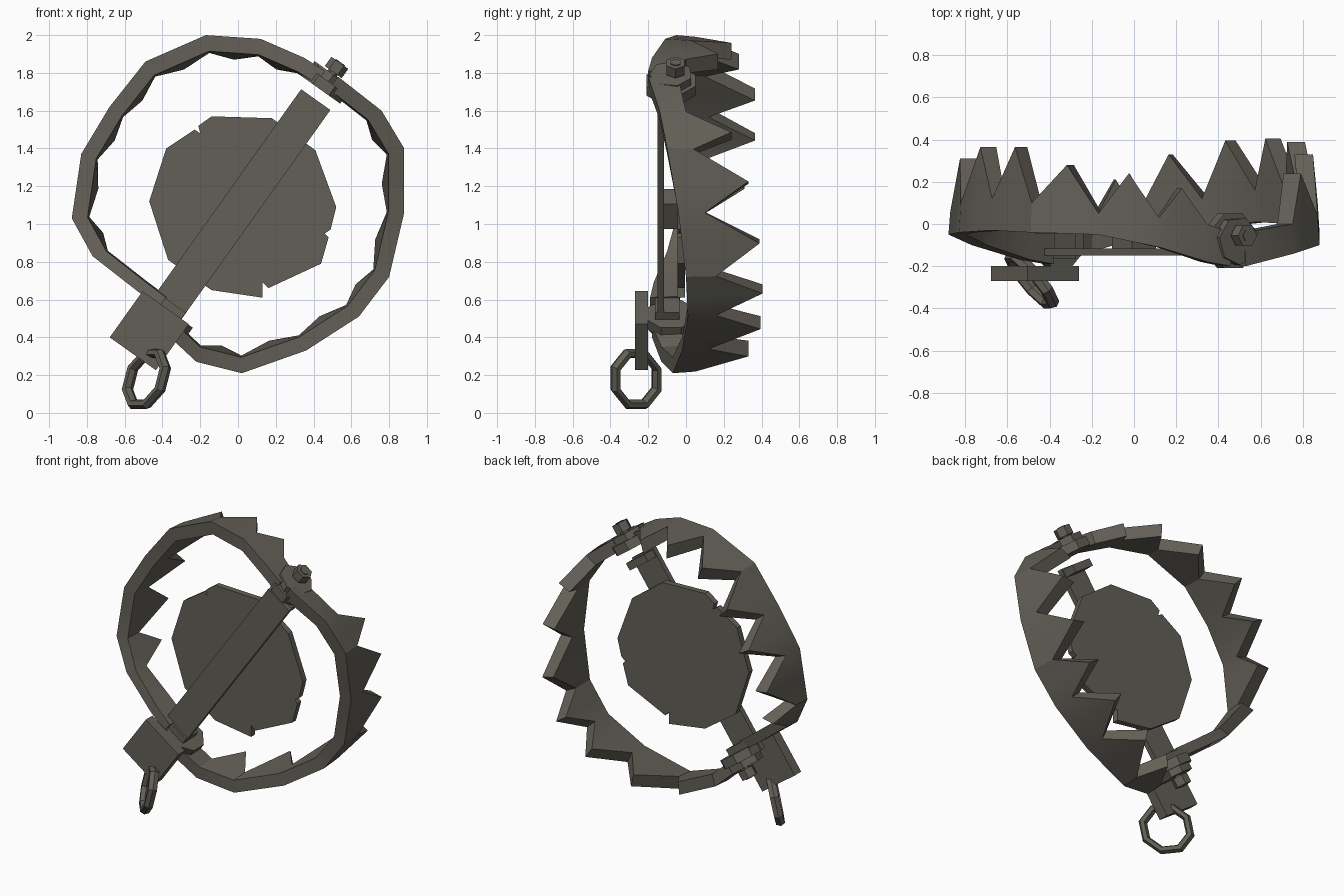
import bpy, bmesh, math
from mathutils import Vector, Matrix

if "Cube" in bpy.data.objects:
    bpy.data.objects.remove(bpy.data.objects["Cube"])

iron = bpy.data.materials.new("dark iron")
iron.diffuse_color = (0.125, 0.115, 0.095, 1)
iron.use_nodes = True
iron.node_tree.nodes["Principled BSDF"].inputs["Base Color"].default_value = iron.diffuse_color

AX = Vector((0.58, 0, 0.815)).normalized()      # hinge axis
SIDE = Vector((AX.z, 0, -AX.x))                 # across the spine
BACK = Vector((0, 1, 0))
MID = Vector((0, 0, 1.1))


def finish(name, bm, smooth=None):
    bmesh.ops.recalc_face_normals(bm, faces=bm.faces)
    me = bpy.data.meshes.new(name)
    bm.to_mesh(me)
    bm.free()
    me.materials.append(iron)
    ob = bpy.data.objects.new(name, me)
    bpy.context.collection.objects.link(ob)
    if smooth:
        bpy.ops.object.select_all(action='DESELECT')
        ob.select_set(True)
        bpy.context.view_layer.objects.active = ob
        bpy.ops.object.shade_smooth_by_angle(angle=math.radians(smooth))
    return ob


def loft(name, rings, closed=False, smooth=None):
    """Skin a row of equal cross-sections."""
    bm = bmesh.new()
    rows = [[bm.verts.new(p) for p in r] for r in rings]
    n = len(rows[0])
    pairs = list(zip(rows, rows[1:])) + ([(rows[-1], rows[0])] if closed else [])
    for a, b in pairs:
        for i in range(n):
            j = (i + 1) % n
            bm.faces.new((a[i], a[j], b[j], b[i]))
    if not closed:
        bm.faces.new(rows[0])
        bm.faces.new(rows[-1])
    return finish(name, bm, smooth)


def slab(name, outline, depth):
    return loft(name, [outline, [p + depth for p in outline]])


def box(name, centre, along, across, thick):
    c = Vector(centre)
    a, s, t = AX * along / 2, SIDE * across / 2, BACK * thick
    return slab(name, [c + a + s - t / 2, c + a - s - t / 2,
                       c - a - s - t / 2, c - a + s - t / 2], t)


def disc(name, centre, r, depth, sides, turn=0.0, squash=1.0):
    c = Vector(centre) - AX * depth / 2
    pts = [c + SIDE * r * squash * math.cos(turn + math.tau * i / sides)
           + BACK * r * math.sin(turn + math.tau * i / sides) for i in range(sides)]
    return slab(name, pts, AX * depth)


def jaw(name, stations, tips):
    """Curved band: stations are (x, z, front y, valley y), with a tooth between each toothed pair."""
    rings = []

    def section(p, yf, yb, tip=False):
        r = p - MID
        outer, inner = (0.965, 0.865) if tip else (0.99, 0.895)
        rings.append([MID + r + BACK * yf, MID + r * 0.905 + BACK * yf,
                      MID + r * inner + BACK * yb, MID + r * outer + BACK * yb])

    for i, (x, z, yf, yb) in enumerate(stations):
        p = Vector((x, 0, z))
        section(p, yf, yb)
        if i < len(stations) - 1 and tips[i]:
            x2, z2, yf2, _ = stations[i + 1]
            section((p + Vector((x2, 0, z2))) / 2, (yf + yf2) / 2, tips[i], True)
    loft(name, rings, smooth=25)


# toothed jaws, from the upper hinge round to the lower hinge
jaw("right_jaw",
    [(0.53, 1.78, -0.2, -0.04), (0.76, 1.60, -0.14, 0.0), (0.88, 1.40, -0.10, 0.04),
     (0.88, 1.06, -0.04, 0.10), (0.80, 0.72, 0.0, 0.16), (0.64, 0.51, 0.01, 0.16),
     (0.36, 0.33, -0.02, 0.12), (0.02, 0.21, -0.07, 0.05), (-0.22, 0.27, -0.13, 0.0),
     (-0.36, 0.40, -0.18, -0.04)],
    [0, 0.24, 0.33, 0.39, 0.405, 0.395, 0.33, 0.21, 0])
jaw("left_jaw",
    [(0.46, 1.81, -0.2, -0.04), (0.35, 1.88, -0.18, 0.0), (0.12, 1.98, -0.11, 0.03),
     (-0.17, 2.0, -0.05, 0.05), (-0.49, 1.86, -0.04, 0.10), (-0.68, 1.62, -0.03, 0.12),
     (-0.83, 1.37, -0.04, 0.10), (-0.88, 1.03, -0.05, 0.06), (-0.77, 0.83, -0.10, 0.0),
     (-0.54, 0.65, -0.17, -0.02), (-0.42, 0.56, -0.19, -0.04)],
    [0, 0.17, 0.24, 0.28, 0.365, 0.365, 0.31, 0.2, 0, 0])

# spine bar with a bent-up tab at each end
box("spine_bar", (0.0, -0.133, 1.08), 1.42, 0.19, 0.035)
box("upper_tab", (0.39, -0.09, 1.63), 0.05, 0.17, 0.12)
box("lower_tab", (-0.36, -0.1, 0.56), 0.05, 0.17, 0.13)

# hinge knuckles, bolts and nuts at both ends
for end, x, z, s in (("upper", 0.455, 1.735, 1), ("lower", -0.36, 0.50, -1)):
    c = Vector((x, -0.08, z))
    disc(end + "_knuckle", c, 0.14, 0.06, 8, math.pi / 8, 0.98)
    disc(end + "_jaw_knuckle", c + AX * s * 0.05, 0.115, 0.05, 7, 0.3)
    disc(end + "_bolt", c + AX * s * 0.07 + BACK * 0.025, 0.03, 0.16, 6)
    disc(end + "_nut", c + AX * s * 0.115 + BACK * 0.025, 0.055, 0.06, 6)

# trigger pan with three notches, standing on a short post
pan = [(-0.14, 1.57), (0.18, 1.56), (0.41, 1.39), (0.52, 1.09), (0.49, 0.97),
       (0.46, 0.95), (0.48, 0.93), (0.44, 0.79), (0.16, 0.66), (0.13, 0.69), (0.13, 0.61),
       (-0.14, 0.65), (-0.37, 0.81), (-0.47, 1.12), (-0.38, 1.40), (-0.23, 1.50),
       (-0.20, 1.48), (-0.21, 1.52)]
slab("trigger_pan", [Vector((x, -0.045, z)) for x, z in pan], BACK * 0.04)
box("pan_post", (0.0, -0.085, 1.08), 0.16, 0.14, 0.09)

# square anchor plate
box("anchor_plate", (-0.47, -0.235, 0.435), 0.30, 0.30, 0.07)

# eight-sided chain link hanging from the plate
centre = Vector((-0.485, -0.265, 0.18))
across = Vector((0.62, -0.78, 0))
up = Vector((0.25, 0, 0.97))
normal = across.cross(up).normalized()
link = []
for i in range(8):
    a = math.tau * (i + 0.5) / 8
    out = across * math.cos(a) + up * math.sin(a)
    link.append([centre + out * (0.15 + 0.027 * math.cos(b)) + normal * 0.032 * math.sin(b)
                 for b in (math.tau * k / 6 for k in range(6))])
loft("chain_link", link, closed=True)
